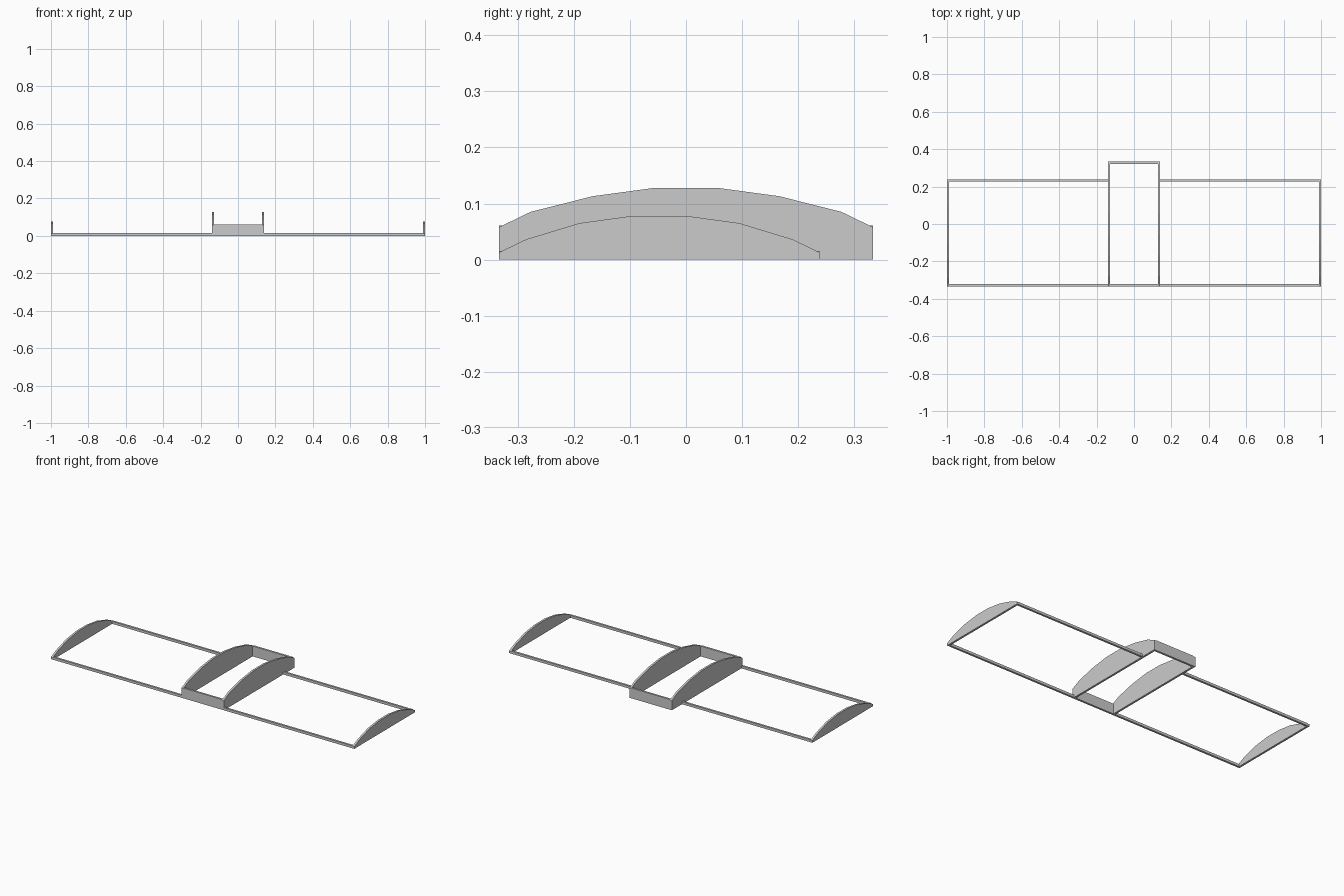
import bpy, bmesh

if "Cube" in bpy.data.objects:
    bpy.data.objects.remove(bpy.data.objects["Cube"])

T = 0.012  # wall thickness


def prism(name, pts, x0, x1):
    """Extrude a (y, z) outline from x0 to x1."""
    bm = bmesh.new()
    face = bm.faces.new([bm.verts.new((x0, y, z)) for y, z in pts])
    ext = bmesh.ops.extrude_face_region(bm, geom=[face])
    verts = [g for g in ext["geom"] if isinstance(g, bmesh.types.BMVert)]
    bmesh.ops.translate(bm, verts=verts, vec=(x1 - x0, 0, 0))
    bmesh.ops.recalc_face_normals(bm, faces=bm.faces[:])
    me = bpy.data.meshes.new(name)
    bm.to_mesh(me)
    bm.free()
    ob = bpy.data.objects.new(name, me)
    bpy.context.collection.objects.link(ob)
    return ob


def arch(half, mid, zs):
    """Symmetric seven-segment arch outline, flat at the bottom."""
    fr = [-1, -0.833, -0.5, -0.167, 0.167, 0.5, 0.833, 1]
    top = [(mid + f * half, z) for f, z in zip(fr, zs + zs[::-1])]
    return [(mid - half, 0)] + top + [(mid + half, 0)]


def bar(name, y0, y1, h, x0, x1):
    return prism(name, [(y0, 0), (y0, h), (y1, h), (y1, 0)], x0, x1)


YF, YB, YW = -0.333, 0.333, 0.238
CX = 0.14
centre = arch(0.333, 0, [0.058, 0.085, 0.113, 0.128])
end = arch((YW - YF) / 2, (YW + YF) / 2, [0.013, 0.036, 0.065, 0.078])

# Arched ribs and low wing rails on both sides
for side, s in (("left", -1), ("right", 1)):
    prism(f"centre_rib_{side}", centre, s * (CX - T), s * CX)
    prism(f"end_rib_{side}", end, s * (1 - T), s)
    bar(f"front_rail_{side}", YF, YF + T, 0.015, s * CX, s * (1 - T))
    bar(f"back_rail_{side}", YW - T, YW, 0.015, s * CX, s * (1 - T))

# Front and back walls of the raised centre frame
bar("centre_front_wall", YF, YF + T, 0.061, -CX + T, CX - T)
bar("centre_back_wall", YB - T, YB, 0.061, -CX + T, CX - T)
